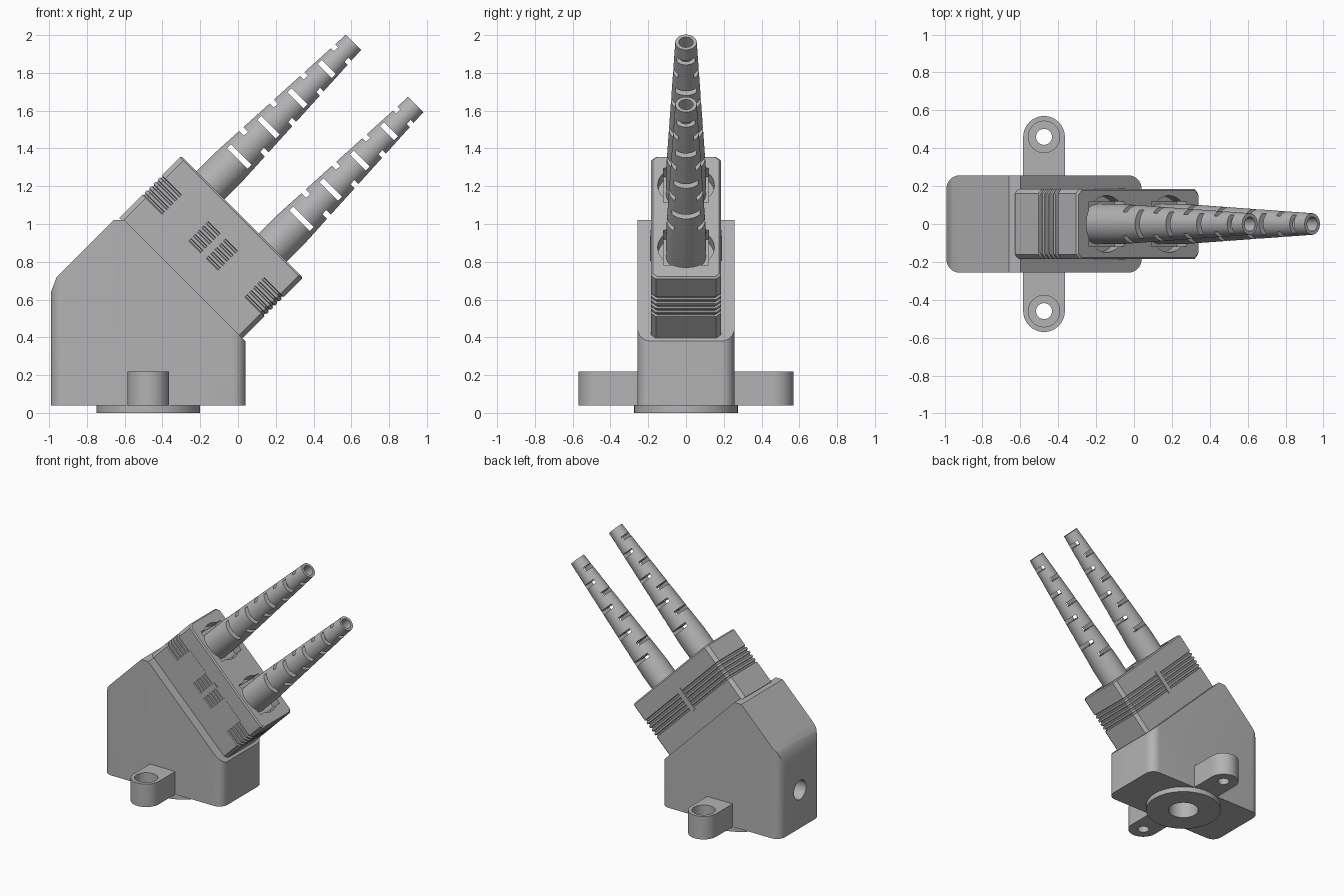
import bpy, bmesh, math
from mathutils import Matrix, Vector

cube = bpy.data.objects.get("Cube")
if cube:
    bpy.data.objects.remove(cube, do_unlink=True)

grey = bpy.data.materials.new("plain grey")
grey.use_nodes = True
COLOR = (0.45, 0.45, 0.45, 1)
grey.diffuse_color = COLOR
grey.node_tree.nodes["Principled BSDF"].inputs["Base Color"].default_value = COLOR

TILT = Matrix.Rotation(math.radians(45), 4, 'Y')
PARTS = []


def loft(name, loops, matrix=Matrix()):
    """Closed solid through loops of equal point count, capped at both ends."""
    bm = bmesh.new()
    rings = [[bm.verts.new(p) for p in loop] for loop in loops]
    n = len(rings[0])
    for a, b in zip(rings, rings[1:]):
        for i in range(n):
            j = (i + 1) % n
            bm.faces.new((a[i], a[j], b[j], b[i]))
    bm.faces.new(rings[0][::-1])
    bm.faces.new(rings[-1])
    bmesh.ops.recalc_face_normals(bm, faces=bm.faces)
    bm.transform(matrix)
    mesh = bpy.data.meshes.new(name)
    bm.to_mesh(mesh)
    bm.free()
    mesh.materials.append(grey)
    ob = bpy.data.objects.new(name, mesh)
    bpy.context.collection.objects.link(ob)
    PARTS.append(ob)
    return ob


def circle(x, y, z, r, n=48):
    return [Vector((x + r * math.cos(t), y + r * math.sin(t), z))
            for t in (2 * math.pi * i / n for i in range(n))]


def rounded_rect(x, y, z, hx, hy, r, steps):
    pts = []
    for k, (sx, sy) in enumerate([(1, 1), (-1, 1), (-1, -1), (1, -1)]):
        for i in range(steps + 1):
            t = math.pi / 2 * (k + i / steps)
            pts.append(Vector((x + sx * (hx - r) + r * math.cos(t),
                               y + sy * (hy - r) + r * math.sin(t), z)))
    return pts


def cylinder(name, x, y, z0, z1, r, matrix=Matrix()):
    return loft(name, [circle(x, y, z0, r), circle(x, y, z1, r)], matrix)


def box(name, x, y, z, hx, hy, hz, matrix=Matrix()):
    loops = [[Vector((x + sx * hx, y + sy * hy, z + s * hz))
              for sx, sy in [(1, 1), (-1, 1), (-1, -1), (1, -1)]] for s in (-1, 1)]
    return loft(name, loops, matrix)


def boolean(ob, tool, operation='DIFFERENCE'):
    mod = ob.modifiers.new("cut", 'BOOLEAN')
    mod.operation, mod.object, mod.solver = operation, tool, 'EXACT'
    bpy.context.view_layer.objects.active = ob
    bpy.ops.object.modifier_apply(modifier=mod.name)
    PARTS.remove(tool)
    bpy.data.objects.remove(tool, do_unlink=True)


# Housing: rounded block trimmed to a sloped side profile
AXIS_X = -0.475
housing = loft("housing", [rounded_rect(AXIS_X, 0, z, 0.515, 0.257, 0.07, 8) for z in (0.04, 1.1)])
profile = [(-1.2, -0.2), (0.2, -0.2), (0.2, 0.22), (-0.6, 1.02), (-0.66, 1.02),
           (-0.96, 0.72), (-0.99, 0.64), (-1.2, 0.1)]
trim = loft("trim", [[Vector((x, y, z)) for x, z in profile] for y in (-0.5, 0.5)])
boolean(housing, trim, 'INTERSECT')
boolean(housing, cylinder("bore", AXIS_X, 0, -0.1, 0.42, 0.11))
side = Matrix.Translation((-1.1, 0, 0.34)) @ Matrix.Rotation(math.radians(90), 4, 'Y')
boolean(housing, cylinder("side_bore", 0, 0, 0, 0.62, 0.075, side))

# Base ring under the housing
base = cylinder("base_ring", AXIS_X, 0, 0, 0.04, 0.275)
boolean(base, cylinder("bore", AXIS_X, 0, -0.1, 0.2, 0.11))

# Mounting ears with counterbored screw holes
for side_name, s in (("front", -1), ("back", 1)):
    outline = [(0.11, 0.25)] + [(0.11 * math.cos(math.pi * i / 24),
               0.46 + 0.11 * math.sin(math.pi * i / 24)) for i in range(25)] + [(-0.11, 0.25)]
    ear = loft(side_name + "_mounting_ear",
               [[Vector((AXIS_X + x, s * y, z)) for x, y in outline] for z in (0.04, 0.22)])
    boolean(ear, cylinder("screw_hole", AXIS_X, s * 0.46, -0.1, 0.4, 0.042))
    boolean(ear, cylinder("counterbore", AXIS_X, s * 0.46, 0.11, 0.4, 0.083))

# Connector block with a grooved grip band, built along the tilted axis
MID, HALF_U, HALF_Y = -0.718, 0.456, 0.184
levels = [(0.285, 0)]
for i in range(5):
    w = 0.46 + i * 0.032
    levels += [(w, 0), (w + 0.004, 0.008), (w + 0.014, 0.008), (w + 0.018, 0)]
levels += [(0.74, 0), (0.75, 0.008)]
connector = loft("connector_block",
                 [rounded_rect(MID, 0, w, HALF_U - d, HALF_Y - d, 0.024, 1) for w, d in levels], TILT)

# Flush panels between the front grip groups, and a centre strip on both sides
for s in (-1, 1):
    box("front_grip_panel", MID + s * 0.21, -HALF_Y + 0.003, 0.535, 0.1, 0.004, 0.085, TILT)
    box("grip_centre_strip", MID, s * HALF_Y, 0.535, 0.022, 0.006, 0.095, TILT)

# Strain reliefs: tapered hollow sleeves with alternating cross slots, set in pockets
for name, u in (("upper", -0.955), ("lower", -0.489)):
    boolean(connector, box("pocket", u, 0, 0.75, 0.13, 0.12, 0.07, TILT))
    boolean(connector, cylinder("pocket", u, 0, 0.69, 0.85, 0.15, TILT))
    sections = [(0.66, 0.105), (0.88, 0.105), (1.82, 0.057), (1.82, 0.038), (0.72, 0.038)]
    relief = loft(name + "_strain_relief", [circle(u, 0, w, r) for w, r in sections], TILT)
    for i in range(8):
        w = 0.965 + i * 0.109
        r = 0.105 - 0.048 * (w - 0.88) / 0.94
        hx, hy = (0.77 * r, 0.2) if i % 2 == 0 else (0.2, 0.77 * r)
        boolean(relief, box("slot", u, 0, w, hx, hy, 0.015, TILT))

# Smooth the round parts, keep edges sharp
bpy.ops.object.select_all(action='DESELECT')
for ob in PARTS:
    ob.select_set(True)
bpy.context.view_layer.objects.active = housing
bpy.ops.object.shade_smooth_by_angle(angle=math.radians(25))
